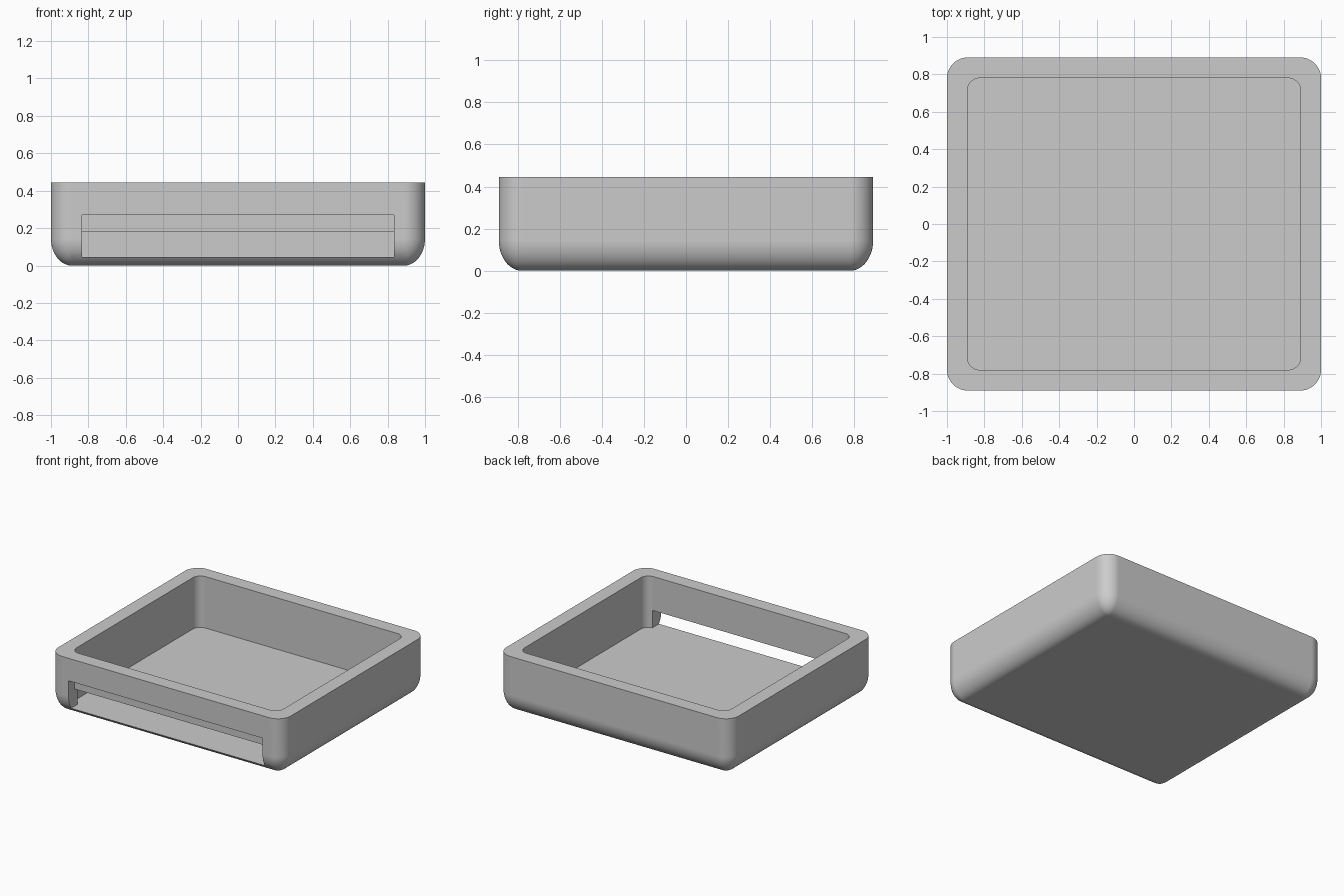
import bpy
import bmesh
from math import sin, cos, pi, radians

cube = bpy.data.objects.get("Cube")
if cube:
    bpy.data.objects.remove(cube, do_unlink=True)

HALF_X, HALF_Y, HEIGHT = 1.0, 0.89, 0.445
WALL, FLOOR = 0.11, 0.045
ROUND, ROUND_Z = 0.11, 0.145
STEPS = 12

grey = bpy.data.materials.new("light grey")
grey.use_nodes = True
color = (0.6, 0.6, 0.6, 1)
grey.diffuse_color = color
grey.node_tree.nodes["Principled BSDF"].inputs["Base Color"].default_value = color


def rounded_ring(bm, hx, hy, radius, z):
    """Rounded rectangle of vertices, anticlockwise."""
    ring = []
    for k, (sx, sy) in enumerate([(1, 1), (-1, 1), (-1, -1), (1, -1)]):
        for i in range(STEPS + 1):
            a = (k + i / STEPS) * pi / 2
            ring.append(bm.verts.new((sx * (hx - radius) + radius * cos(a),
                                      sy * (hy - radius) + radius * sin(a), z)))
    return ring


def loft(name, sections):
    """Closed solid through a stack of rounded rectangles, bottom to top."""
    bm = bmesh.new()
    rings = [rounded_ring(bm, *s) for s in sections]
    for low, high in zip(rings, rings[1:]):
        for i in range(len(low)):
            j = (i + 1) % len(low)
            bm.faces.new((low[i], low[j], high[j], high[i]))
    bm.faces.new(rings[0][::-1])
    bm.faces.new(rings[-1])
    bmesh.ops.remove_doubles(bm, verts=bm.verts, dist=1e-5)
    bmesh.ops.recalc_face_normals(bm, faces=bm.faces)
    mesh = bpy.data.meshes.new(name)
    bm.to_mesh(mesh)
    bm.free()
    mesh.materials.append(grey)
    obj = bpy.data.objects.new(name, mesh)
    bpy.context.collection.objects.link(obj)
    return obj


def box(name, x, y, z):
    bpy.ops.mesh.primitive_cube_add(size=1, location=[sum(r) / 2 for r in (x, y, z)])
    obj = bpy.context.object
    obj.name = name
    obj.scale = [r[1] - r[0] for r in (x, y, z)]
    obj.data.materials.append(grey)
    return obj


# Tray body: straight walls on a rounded underside
sections = []
for i in range(STEPS + 1):
    a = i / STEPS * pi / 2
    inset = ROUND * (1 - sin(a))
    sections.append((HALF_X - inset, HALF_Y - inset, ROUND - inset, ROUND_Z * (1 - cos(a))))
sections.append((HALF_X, HALF_Y, ROUND, HEIGHT))
tray = loft("tray", sections)

# Cavity, slot through the front wall, and taller recess around the slot
inner = (HALF_X - WALL, HALF_Y - WALL, 0.065)
cutters = [
    loft("cavity_cutter", [(*inner, FLOOR), (*inner, HEIGHT + 0.2)]),
    box("slot_cutter", (-0.835, 0.835), (-1.1, -0.7), (FLOOR, 0.18)),
    box("recess_cutter", (-0.835, 0.835), (-1.1, -HALF_Y + 0.07), (FLOOR, 0.27)),
]
bpy.context.view_layer.update()
bpy.ops.object.select_all(action="DESELECT")
tray.select_set(True)
bpy.context.view_layer.objects.active = tray
for cutter in cutters:
    cutter.hide_render = True
    mod = tray.modifiers.new(cutter.name, "BOOLEAN")
    mod.operation = "DIFFERENCE"
    mod.solver = "EXACT"
    mod.object = cutter
    bpy.ops.object.modifier_apply(modifier=mod.name)
for cutter in cutters:
    bpy.data.objects.remove(cutter, do_unlink=True)

# Smooth curves, crisp rims and flat walls
bpy.ops.object.shade_smooth_by_angle(angle=radians(30))
weighted = tray.modifiers.new("flat_walls", "WEIGHTED_NORMAL")
weighted.keep_sharp = True
